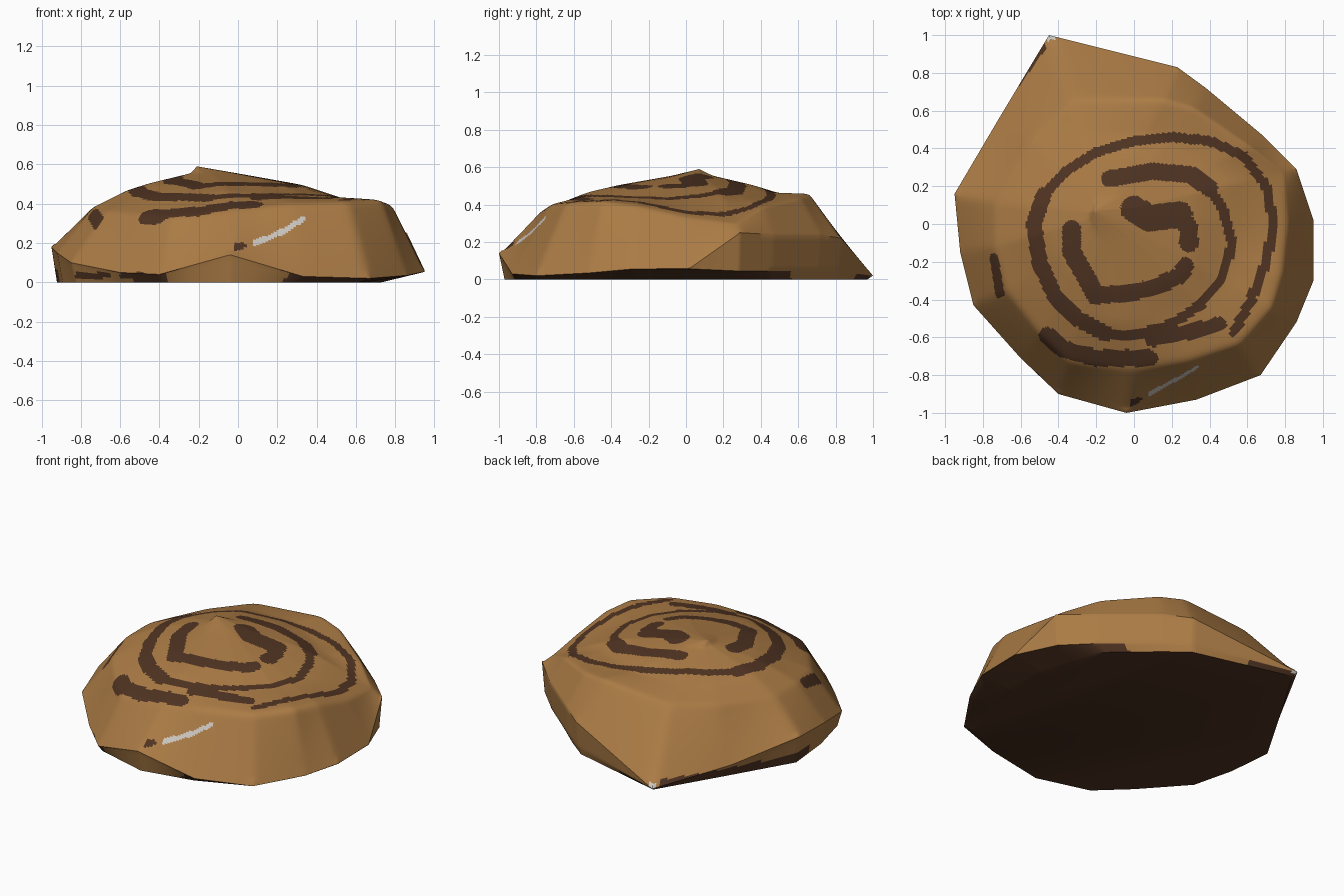
import bpy, bmesh, math
from mathutils import Vector

if "Cube" in bpy.data.objects:
    bpy.data.objects.remove(bpy.data.objects["Cube"])

def material(name, rgb):
    m = bpy.data.materials.new(name)
    m.diffuse_color = (*rgb, 1)
    m.use_nodes = True
    m.node_tree.nodes["Principled BSDF"].inputs["Base Color"].default_value = m.diffuse_color
    return m

mats = [material("baked tan dough", (0.41, 0.20, 0.060)),
        material("dark cinnamon", (0.080, 0.034, 0.016)),
        material("pale glaze", (0.62, 0.58, 0.53))]

# Uneven bun outline: widest rim (x, y, z) and matching shoulder (x, y, z)
outline = [
    (.95, .02, .06, .81, .0, .335), (.86, .29, .25, .79, .27, .30),
    (.68, .47, .24, .61, .41, .39), (.38, .72, .24, .32, .61, .44),
    (.23, .83, .22, .15, .66, .46), (-.45, 1.0, .02, -.33, .66, .42),
    (-.72, .55, .08, -.55, .45, .40), (-.95, .16, .18, -.74, .12, .38),
    (-.92, -.15, .15, -.74, -.12, .38), (-.85, -.43, .10, -.67, -.36, .36),
    (-.60, -.71, .05, -.50, -.58, .34), (-.40, -.90, .04, -.34, -.73, .33),
    (-.04, -1.0, .14, -.02, -.77, .37), (.33, -.93, .03, .28, -.73, .40),
    (.67, -.80, .02, .56, -.64, .41), (.86, -.52, .035, .73, -.45, .42),
    (.95, -.30, .055, .78, -.27, .40)]

# Swirl strokes seen from above: (half width, points)
strokes = [
    (.026, [(.53, -.57), (.62, -.40), (.70, -.20), (.74, 0), (.70, .20), (.58, .36),
            (.40, .44), (.20, .46), (0, .44), (-.20, .38), (-.36, .28), (-.48, .15)]),
    (.042, [(-.48, .15), (-.53, 0), (-.50, -.20), (-.42, -.38), (-.30, -.50), (-.15, -.58)]),
    (.026, [(-.15, -.58), (0, -.59), (.20, -.53), (.35, -.43), (.47, -.28),
            (.52, -.10), (.47, .08), (.40, .19)]),
    (.045, [(.40, .19), (.30, .26), (.10, .28), (-.13, .24)]),
    (.05, [(-.33, -.03), (-.33, -.15), (-.26, -.27), (-.20, -.38)]),
    (.045, [(-.20, -.38), (0, -.36), (.12, -.33), (.25, -.27), (.27, -.22)]),
    (.07, [(0, .08), (.08, .03), (.24, .05)]),
    (.05, [(.24, .05), (.29, -.02), (.29, -.10)]),
    (.045, [(-.46, -.59), (-.38, -.66), (-.20, -.71), (.08, -.71)]),
    (.04, [(.10, -.61), (.30, -.57), (.45, -.53)]),
    (.024, [(-.74, -.18), (-.71, -.37)])]

def near(p, pts, w):
    for a, b in zip(pts, pts[1:]):
        a, b = Vector(a), Vector(b)
        d = b - a
        t = max(0, min(1, (p - a).dot(d) / d.length_squared))
        if (p - a - d * t).length < w:
            return True
    return False

# Control rings from the base up to the crown
peak = Vector((-.21, .07, .59))
mid = Vector((-.15, .05, 0))
rim = [Vector(r[:3]) for r in outline]
shoulder = [Vector(r[3:]) for r in outline]

def shrink(f, z, tilt=0, dip=0):
    ring = [mid + (s - mid) * f for s in shoulder]
    return [Vector((p.x, p.y, z - tilt * max(0, p.x) - dip * (p.x < -.1 and p.y < -.1))) for p in ring]

def foot_point(p):
    return Vector((p.x * .98, p.y * .98, .045)) if p.z > .2 else Vector((p.x * .998, p.y * .998, p.z * .95))

def base_point(p):
    f = .77 if p.x > .8 else .92 if p.x > .2 else .97
    return Vector((p.x * f, p.y * min(f + .1, .97), 0))

foot = [foot_point(p) for p in rim]
base = [base_point(p) for p in rim]
rings = [base, foot, rim, shoulder, shrink(.7, .468, .07, .025), shrink(.5, .505, .03, .01),
         shrink(.15, .555), [peak] * len(rim)]
steps = [5, 6, 34, 18, 14, 26, 10]
SUB = 22
N = len(rim) * SUB

def dense(ring):
    return [ring[i // SUB].lerp(ring[(i // SUB + 1) % len(ring)], (i % SUB) / SUB) for i in range(N)]

bm = bmesh.new()
rows = []
for k, n in enumerate(steps):
    lo, hi = dense(rings[k]), dense(rings[k + 1])
    for j in range(n):
        rows.append([bm.verts.new(a.lerp(b, j / n)) for a, b in zip(lo, hi)])
tip = bm.verts.new(peak)
for lo, hi in zip(rows, rows[1:]):
    for i in range(N):
        j = (i + 1) % N
        bm.faces.new((lo[i], lo[j], hi[j], hi[i]))
for i in range(N):
    bm.faces.new((rows[-1][i], rows[-1][(i + 1) % N], tip))
underside = bm.faces.new(rows[0][::-1])

# Soften the ridges above the rim
soft = [v for r in rows[steps[0] + steps[1] + 3:] for v in r]
for _ in range(14):
    bmesh.ops.smooth_vert(bm, verts=soft, factor=.5, use_axis_x=True, use_axis_y=True, use_axis_z=True)
bm.normal_update()

def is_dark(f, c):
    if f == underside or f.normal.z < -.5:
        return True
    if c.x > .55 and c.z < .035 and -.3 < c.y < .55:                     # right foot
        return True
    if c.x < -.47 and c.y > 0 and c.z < .06:                             # left foot
        return True
    if c.y < -.4 and .02 < c.z < .05 and (-.83 < c.x < -.65 or -.6 < c.x < -.48):
        return True
    if c.y < -.5 and near(c.xz, [(-.01, .18), (.02, .185)], .018):
        return True
    return c.z > .25 and any(near(c.xy, pts, w) for w, pts in strokes)

def is_glaze(c):
    streak = c.y < -.5 and near(c.xz, [(.09, .20), (.22, .255), (.33, .32)], .014)
    return streak or (c.xy - Vector((-.45, .99))).length < .025 and c.z > .01

for f in bm.faces:
    c = f.calc_center_median()
    f.material_index = 2 if is_glaze(c) else 1 if is_dark(f, c) else 0

mesh = bpy.data.meshes.new("cinnamon_bun")
bm.to_mesh(mesh)
bm.free()
for m in mats:
    mesh.materials.append(m)
bun = bpy.data.objects.new("cinnamon_bun", mesh)
bpy.context.collection.objects.link(bun)
bpy.context.view_layer.objects.active = bun
bun.select_set(True)
bpy.ops.object.shade_smooth_by_angle(angle=math.radians(40))
